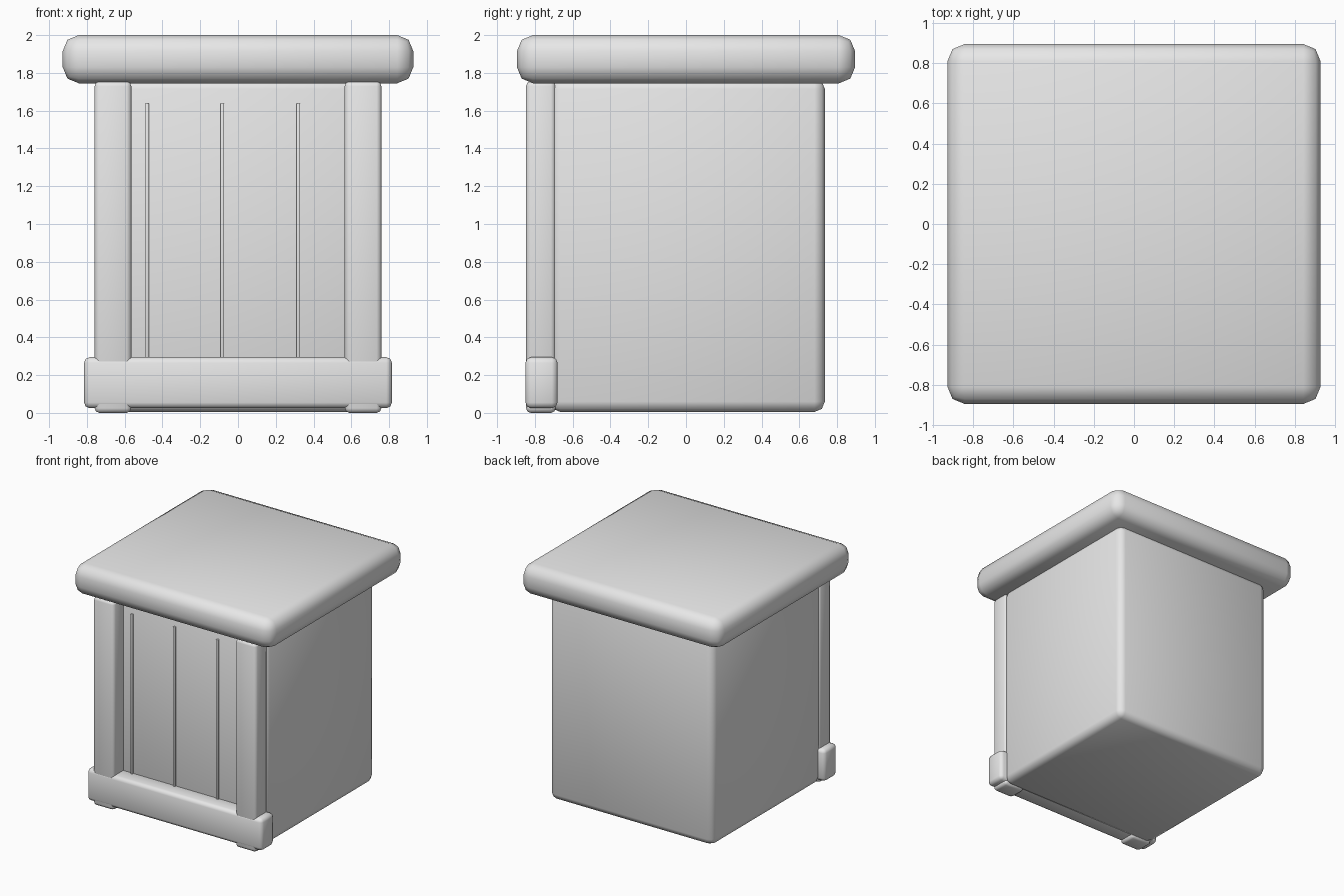
import bpy
import bmesh
from mathutils import Vector

cube = bpy.data.objects.get("Cube")
if cube:
    bpy.data.objects.remove(cube, do_unlink=True)

GREY = (0.8, 0.8, 0.8, 1.0)
mat = bpy.data.materials.new("plain grey")
mat.use_nodes = True
mat.diffuse_color = GREY
mat.node_tree.nodes["Principled BSDF"].inputs["Base Color"].default_value = GREY


def rounded_box(name, low, high, radius, segments=2):
    """Box between two corners with rounded edges and smooth shading."""
    low, high = Vector(low), Vector(high)
    bm = bmesh.new()
    bmesh.ops.create_cube(bm, size=1)
    for v in bm.verts:
        v.co = Vector(l + (c + 0.5) * (h - l) for l, h, c in zip(low, high, v.co))
    bmesh.ops.bevel(bm, geom=bm.edges[:], offset=radius, segments=segments,
                    profile=0.5, affect='EDGES')
    for f in bm.faces:
        f.smooth = True
    mesh = bpy.data.meshes.new(name)
    bm.to_mesh(mesh)
    bm.free()
    mesh.materials.append(mat)
    obj = bpy.data.objects.new(name, mesh)
    bpy.context.collection.objects.link(obj)
    return obj


# Main box and overhanging lid
rounded_box("body", (-0.76, -0.72, 0.005), (0.76, 0.735, 1.77), 0.055)
rounded_box("lid", (-0.928, -0.895, 1.745), (0.928, 0.895, 2.0), 0.085)

# Plinth across the front
rounded_box("front_plinth", (-0.815, -0.85, 0.025), (0.815, -0.68, 0.295), 0.03)

# Corner posts, running down through the plinth
for side, name in ((1, "left_post"), (-1, "right_post")):
    x = side * 0.662
    rounded_box(name, (x - 0.097, -0.847, 0.0), (x + 0.097, -0.69, 1.755), 0.025)

# Thin raised strips on the front panel
for i, x in enumerate((-0.481, -0.083, 0.319)):
    rounded_box(f"front_strip_{i + 1}", (x - 0.01, -0.735, 0.2),
                (x + 0.01, -0.7, 1.638), 0.004)
